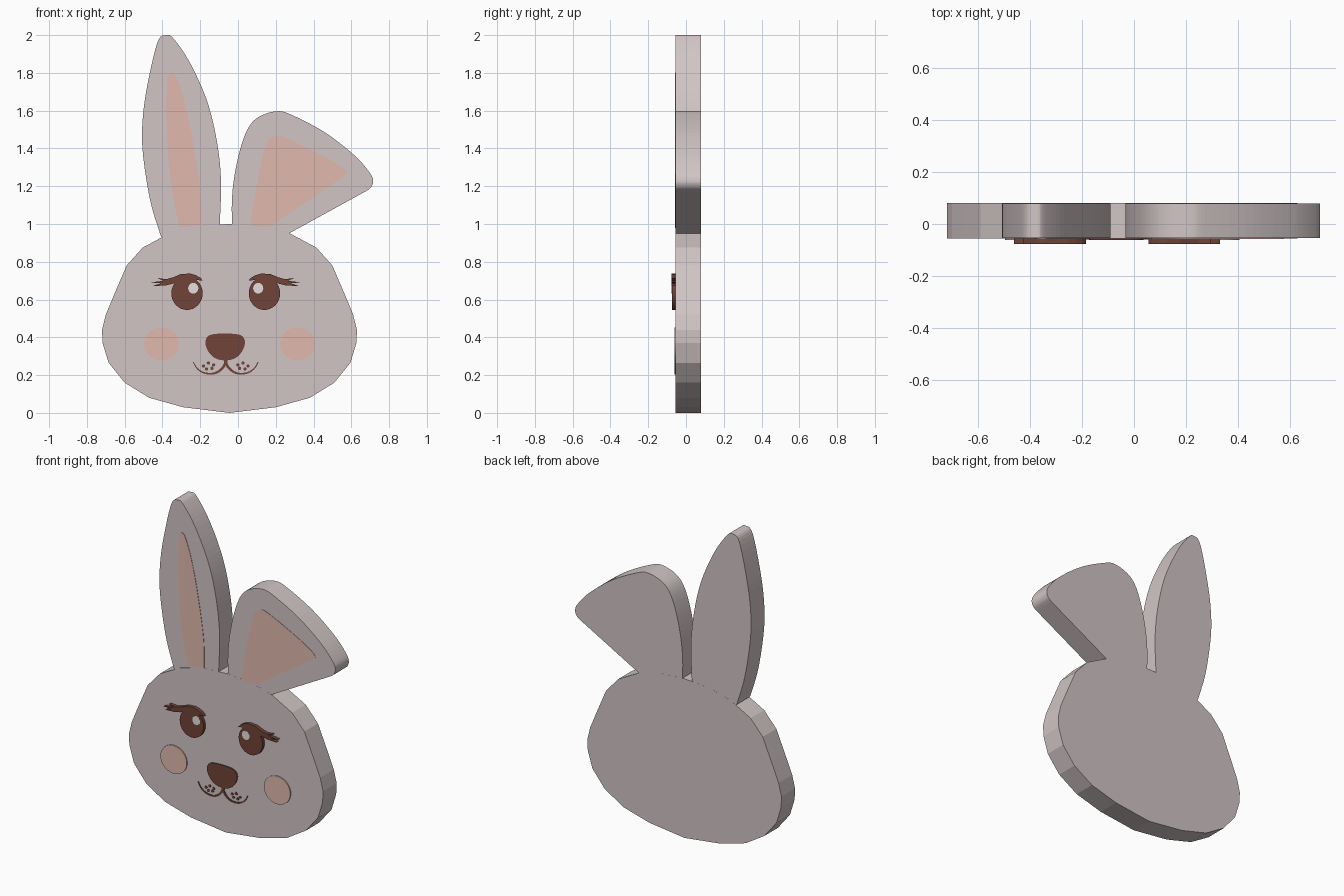
import bpy, bmesh, math
from mathutils import Vector

if "Cube" in bpy.data.objects:
    bpy.data.objects.remove(bpy.data.objects["Cube"], do_unlink=True)

FRONT, BACK = -0.055, 0.08
HEAD_X, FACE_X = -0.045, -0.065   # symmetry lines of head and face


def material(name, rgb):
    mat = bpy.data.materials.new(name)
    mat.use_nodes = True
    mat.diffuse_color = (*rgb, 1)
    bsdf = mat.node_tree.nodes["Principled BSDF"]
    bsdf.inputs["Base Color"].default_value = (*rgb, 1)
    bsdf.inputs["Roughness"].default_value = 0.8
    return mat


FUR = material("pale grey fur", (0.64, 0.56, 0.56))
PINK = material("soft pink", (0.75, 0.48, 0.42))
BROWN = material("dark brown", (0.16, 0.057, 0.038))
SHINE = material("eye shine", (0.80, 0.74, 0.74))


def smooth(points, closed=False, steps=6):
    """Catmull-Rom curve through the points."""
    p = [Vector(q) for q in points]
    n = len(p)
    get = (lambda i: p[i % n]) if closed else (lambda i: p[max(0, min(n - 1, i))])
    out = []
    for i in range(n if closed else n - 1):
        a, b, c, d = (get(i + k) for k in (-1, 0, 1, 2))
        for s in range(steps):
            t = s / steps
            out.append(0.5 * (2 * b + (c - a) * t + (2 * a - 5 * b + 4 * c - d) * t * t
                              + (3 * b - a - 3 * c + d) * t ** 3))
    return out if closed else out + [p[-1]]


def ellipse(x, z, rx, rz, n=32):
    return [(x + rx * math.cos(2 * math.pi * i / n),
             z + rz * math.sin(2 * math.pi * i / n)) for i in range(n)]


def both_halves(half):
    """Close a half outline, given from top to bottom on the axis."""
    return list(half) + [(-x, z) for x, z in half[-2:0:-1]]


def ribbon(path, width):
    """Outline of a stroke that thins out toward its end."""
    left, right = [], []
    for i, p in enumerate(path):
        a, b = path[max(i - 1, 0)], path[min(i + 1, len(path) - 1)]
        t = (b - a).normalized()
        w = width * (1 - 0.7 * i / (len(path) - 1)) / 2
        side = Vector((-t.y, t.x)) * w
        left.append(p + side)
        right.append(p - side)
    return left + right[::-1]


def slab(name, outlines, front, back, mat, x0=0, flip=1):
    """Extrude flat outlines in x, z from the front to the back."""
    bm = bmesh.new()
    for outline in outlines:
        face = bm.faces.new([bm.verts.new((x0 + flip * x, front, z)) for x, z in outline])
        ext = bmesh.ops.extrude_face_region(bm, geom=[face], use_keep_orig=True)
        for v in ext["geom"]:
            if isinstance(v, bmesh.types.BMVert):
                v.co.y = back
    bmesh.ops.recalc_face_normals(bm, faces=bm.faces)
    mesh = bpy.data.meshes.new(name)
    bm.to_mesh(mesh)
    bm.free()
    mesh.materials.append(mat)
    obj = bpy.data.objects.new(name, mesh)
    bpy.context.collection.objects.link(obj)
    return obj


# Head: faceted plate
head_half = [(0, 1.0), (0.17, 0.99), (0.32, 0.95), (0.46, 0.875), (0.545, 0.78),
             (0.605, 0.64), (0.655, 0.52), (0.675, 0.44), (0.672, 0.37),
             (0.64, 0.265), (0.555, 0.16), (0.425, 0.08), (0.245, 0.03), (0, 0)]
slab("head", [both_halves(head_half)], FRONT, BACK, FUR, HEAD_X)

# Ears: one upright, one folded over
upright = [(-0.41, 0.94), (-0.466, 1.13), (-0.505, 1.39), (-0.503, 1.575), (-0.475, 1.76),
           (-0.425, 1.965), (-0.38, 2.0), (-0.34, 1.98), (-0.255, 1.855),
           (-0.165, 1.655), (-0.113, 1.445), (-0.09, 1.23), (-0.097, 0.99)]
folded = [(-0.03, 0.99), (-0.033, 1.1), (-0.022, 1.235), (0.01, 1.39), (0.055, 1.51),
          (0.115, 1.57), (0.21, 1.597), (0.29, 1.575), (0.46, 1.485), (0.615, 1.365),
          (0.695, 1.275), (0.715, 1.23), (0.705, 1.195), (0.68, 1.175)]
slab("right_ear", [smooth(upright) + [(-0.12, 0.9), (-0.38, 0.9)]],
     FRONT + 0.0004, BACK - 0.0004, FUR)
slab("left_ear", [smooth(folded) + [(0.27, 0.95), (0.22, 0.9), (0, 0.9)]],
     FRONT + 0.0004, BACK - 0.0004, FUR)

# Inner ears
inner_upright = [(-0.31, 0.98), (-0.35, 1.18), (-0.375, 1.445), (-0.38, 1.655),
                 (-0.37, 1.77), (-0.35, 1.803), (-0.325, 1.775), (-0.285, 1.655),
                 (-0.24, 1.445), (-0.2, 1.18), (-0.195, 0.995)]
inner_folded = [(0.067, 1.01), (0.095, 1.18), (0.125, 1.34), (0.15, 1.42), (0.175, 1.455),
                (0.215, 1.468), (0.3, 1.435), (0.46, 1.355), (0.55, 1.3), (0.575, 1.272),
                (0.55, 1.245), (0.38, 1.13), (0.245, 1.04), (0.165, 0.988), (0.09, 0.99)]
slab("right_inner_ear", [smooth(inner_upright)], FRONT - 0.002, FRONT + 0.005, PINK)
slab("left_inner_ear", [smooth(inner_folded, True)], FRONT - 0.002, FRONT + 0.005, PINK)

# Nose
nose_half = [(0, 0.42), (0.06, 0.417), (0.092, 0.405), (0.105, 0.375), (0.095, 0.335),
             (0.07, 0.302), (0.04, 0.284), (0, 0.278)]
slab("nose", [smooth(both_halves(nose_half), True, 3)], FRONT - 0.007, FRONT + 0.005,
     BROWN, FACE_X - 0.003)

# Paired face parts
lashes = [(0.12, 0.7), (0.135, 0.716), (0.16, 0.73), (0.19, 0.738), (0.24, 0.734),
          (0.28, 0.717), (0.315, 0.708), (0.36, 0.714), (0.33, 0.699), (0.397, 0.691),
          (0.345, 0.686), (0.385, 0.672), (0.32, 0.674), (0.28, 0.684), (0.24, 0.703),
          (0.19, 0.712), (0.15, 0.703)]
lip = [(0, 0.285), (0.004, 0.258), (0.022, 0.232), (0.05, 0.213), (0.085, 0.207),
       (0.125, 0.216), (0.155, 0.24), (0.172, 0.27)]
dots = [(0.118, 0.248), (0.092, 0.264), (0.064, 0.254), (0.102, 0.233), (0.073, 0.236)]
for side, flip in (("left", 1), ("right", -1)):
    slab(side + "_eye", [ellipse(0.205, 0.633, 0.083, 0.088)], FRONT - 0.02,
         FRONT + 0.005, BROWN, FACE_X, flip)
    slab(side + "_eye_shine", [ellipse(0.172, 0.66, 0.027, 0.028, 20)], FRONT - 0.0215,
         FRONT - 0.018, SHINE, FACE_X, flip)
    slab(side + "_lashes", [lashes], FRONT - 0.022, FRONT + 0.005, BROWN, FACE_X, flip)
    slab(side + "_cheek", [ellipse(0.36, 0.365, 0.092, 0.088)], FRONT - 0.007,
         FRONT + 0.005, PINK, HEAD_X, flip)
    slab(side + "_mouth", [ribbon(smooth(lip, steps=4), 0.016)], FRONT - 0.005,
         FRONT + 0.004, BROWN, FACE_X, flip)
    slab(side + "_whisker_dots", [ellipse(x, z, 0.009, 0.009, 10) for x, z in dots],
         FRONT - 0.004, FRONT + 0.004, BROWN, FACE_X, flip)
